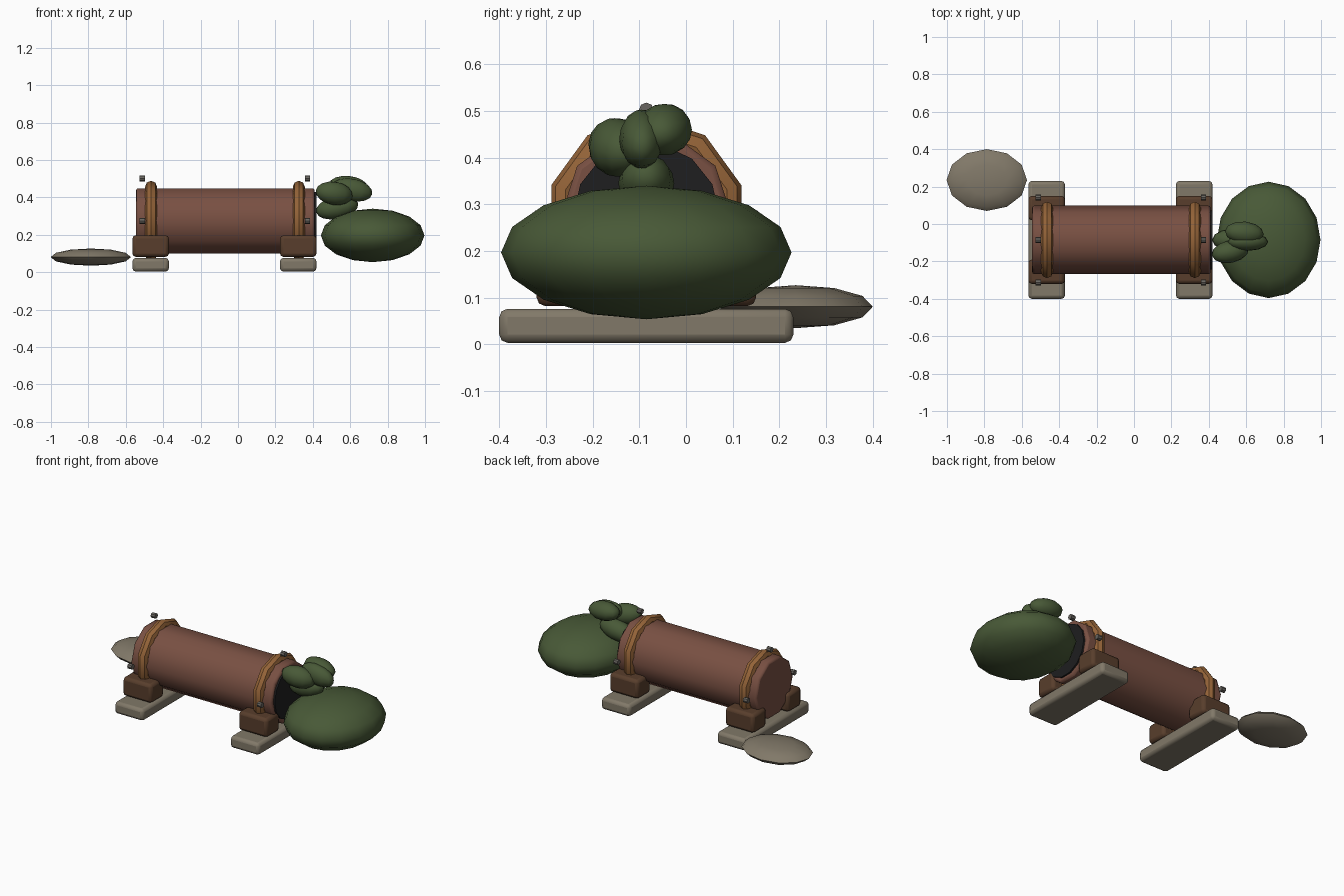
import bpy, math
from mathutils import Vector

if "Cube" in bpy.data.objects:
    bpy.data.objects.remove(bpy.data.objects["Cube"], do_unlink=True)


def material(name, rgb):
    m = bpy.data.materials.new(name)
    m.use_nodes = True
    m.diffuse_color = (*rgb, 1)
    m.node_tree.nodes["Principled BSDF"].inputs["Base Color"].default_value = (*rgb, 1)
    return m


BARK = material("red brown bark", (0.19, 0.08, 0.055))
STRAP = material("tan strap", (0.30, 0.127, 0.04))
BLOCK = material("dark brown wood", (0.098, 0.048, 0.025))
STONE = material("warm grey stone", (0.22, 0.19, 0.14))
METAL = material("grey metal", (0.14, 0.13, 0.115))
HOLLOW = material("black hollow", (0.013, 0.013, 0.014))
LEAF = material("leaf green", (0.065, 0.10, 0.038))

AXIS_Y, AXIS_Z = -0.085, 0.275


def finish(name, mat, bevel=0, angle=40):
    ob = bpy.context.object
    ob.name = name
    ob.data.materials.append(mat)
    bpy.ops.object.transform_apply(location=False, rotation=True, scale=True)
    if bevel:
        mod = ob.modifiers.new("bevel", "BEVEL")
        mod.width = bevel
        mod.segments = 2
        mod.limit_method = "ANGLE"
        mod.angle_limit = math.radians(50)
    bpy.ops.object.shade_smooth_by_angle(angle=math.radians(angle))
    return ob


def rod(name, mat, x0, x1, radius, sides, y=AXIS_Y, z=AXIS_Z, bevel=0):
    """Cylinder lying along x, with a corner pointing to the side."""
    bpy.ops.mesh.primitive_cylinder_add(vertices=sides, radius=radius, depth=x1 - x0)
    ob = bpy.context.object
    ob.rotation_euler = (0, math.pi / 2, 0)
    bpy.ops.object.transform_apply(location=False, rotation=True, scale=False)
    ob.location = ((x0 + x1) / 2, y, z)
    return finish(name, mat, bevel)


def box(name, mat, loc, size, bevel):
    bpy.ops.mesh.primitive_cube_add(size=1, location=loc)
    bpy.context.object.scale = size
    return finish(name, mat, bevel)


def blob(name, mat, loc, radii, tilt=0, turn=0, segments=16, rings=8):
    bpy.ops.mesh.primitive_uv_sphere_add(segments=segments, ring_count=rings, location=loc)
    ob = bpy.context.object
    ob.scale = radii
    ob.rotation_euler = (0, tilt, turn)
    return finish(name, mat, angle=60)


# log body and its dark open end
rod("log_body", BARK, -0.545, 0.41, 0.183, 10, bevel=0.012)
rod("log_hollow", HOLLOW, 0.38, 0.42, 0.157, 14)

# each end: strap, bolts, two cradle blocks and a foot
for side, strap_x, bolt_x, foot_x in (("right", -0.465, -0.512, -0.467),
                                      ("left", 0.325, 0.372, 0.322)):
    bpy.ops.mesh.primitive_torus_add(location=(strap_x, AXIS_Y, AXIS_Z), major_segments=10,
                                     minor_segments=8, major_radius=0.182, minor_radius=0.032,
                                     rotation=(0, math.pi / 2, 0))
    finish(side + "_strap", STRAP)
    for i in range(3):
        a = i * math.pi / 2
        rod(f"{side}_bolt_{i + 1}", METAL, bolt_x - 0.014, bolt_x + 0.014, 0.016, 8,
            AXIS_Y + 0.227 * math.cos(a), AXIS_Z + 0.227 * math.sin(a))
    for s, label in ((-1, "front"), (1, "back")):
        box(f"{side}_{label}_block", BLOCK, (foot_x, AXIS_Y + s * 0.17, 0.14),
            (0.195, 0.13, 0.115), 0.018)
    box(side + "_foot", STONE, (foot_x, AXIS_Y, 0.04), (0.195, 0.63, 0.073), 0.018)

# flat stone beside the closed end
blob("flat_stone", STONE, (-0.787, 0.235, 0.081), (0.215, 0.165, 0.046), segments=12, rings=6)

# bush and leaf clumps at the open end
blob("bush", LEAF, (0.72, -0.085, 0.197), (0.277, 0.311, 0.143))
clumps = [
    ((0.53, -0.085, 0.345), (0.115, 0.06, 0.06), -0.2, 0),
    ((0.515, -0.148, 0.422), (0.102, 0.06, 0.062), 0.15, 0.2),
    ((0.61, -0.095, 0.44), (0.11, 0.048, 0.06), 0.2, 0),
    ((0.59, -0.047, 0.46), (0.105, 0.06, 0.055), 0.1, -0.1),
]
for i, (loc, radii, tilt, turn) in enumerate(clumps):
    blob(f"leaf_clump_{i + 1}", LEAF, loc, radii, tilt, turn, 12, 8)
